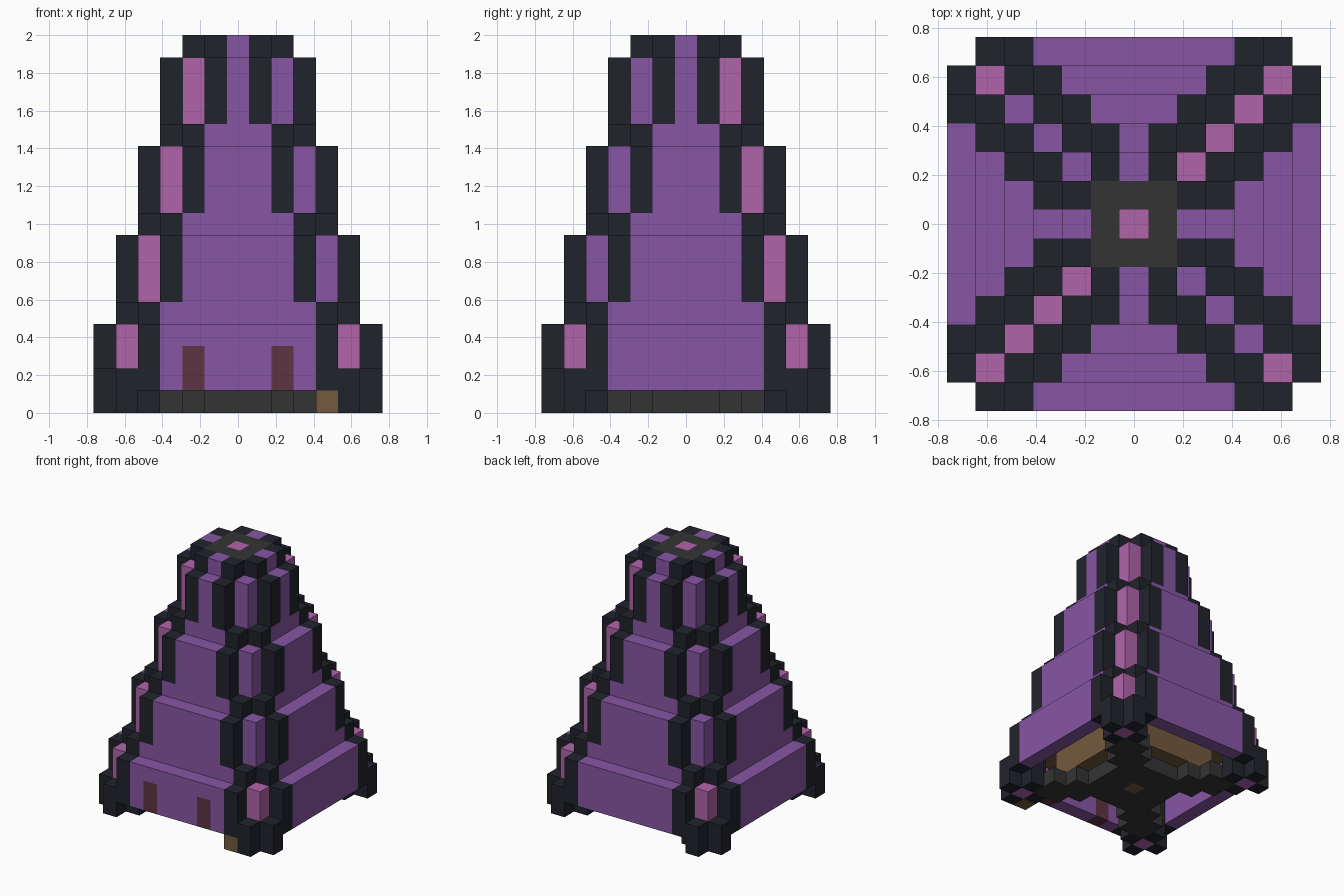
import bpy
import bmesh
from math import pi
from mathutils import Vector

cube = bpy.data.objects.get("Cube")
if cube:
    bpy.data.objects.remove(cube, do_unlink=True)

U = 2 / 17  # edge of one block


def linear(c):
    c /= 255
    return c / 12.92 if c <= 0.04045 else ((c + 0.055) / 1.055) ** 2.4


def material(name, *rgb):
    mat = bpy.data.materials.new(name)
    color = [linear(c) for c in rgb] + [1]
    mat.use_nodes = True
    mat.diffuse_color = color
    bsdf = mat.node_tree.nodes["Principled BSDF"]
    bsdf.inputs["Base Color"].default_value = color
    bsdf.inputs["Roughness"].default_value = 0.8
    return mat


purple = material("purple", 135, 86, 164)
pink = material("pink", 176, 100, 170)
black = material("near_black", 33, 35, 44)
gray = material("dark_gray", 52, 52, 52)
brown = material("wood_brown", 115, 90, 62)
maroon = material("maroon", 94, 51, 66)

cells = {}  # block position -> (part name, material)


def fill(part, mat, xs, ys, zs):
    """Fill an inclusive range of blocks; later parts replace earlier ones."""
    for x in range(xs[0], xs[1] + 1):
        for y in range(ys[0], ys[1] + 1):
            for z in range(zs[0], zs[1] + 1):
                cells[x, y, z] = (part, mat)


def walls(part, mat, half, dist, zs):
    """Four walls at a distance from the middle."""
    for s in (-dist, dist):
        fill(part, mat, (-half, half), (s, s), zs)
        fill(part, mat, (s, s), (-half, half), zs)


def corners(part, mat, a, b, zs):
    """One column at (a, b) mirrored to all four corners and across the diagonals."""
    for sx in (-1, 1):
        for sy in (-1, 1):
            for p, q in ((a, b), (b, a)):
                fill(part, mat, (sx * p, sx * p), (sy * q, sy * q), zs)


# Cross-shaped floor and inner wooden core
for x in range(-4, 5):
    for y in range(-4, 5):
        if abs(abs(x) - abs(y)) <= 1 or max(abs(x), abs(y)) <= 2:
            fill("floor", gray, (x, x), (y, y), (0, 0))
fill("floor_center", brown, (0, 0), (0, 0), (0, 0))
fill("inner_core", brown, (-3, 3), (-3, 3), (1, 3))
fill("inner_core", brown, (-5, 5), (-5, 5), (3, 3))

# Bottom tier with feet
walls("bottom_wall", purple, 3, 6, (1, 3))
corners("bottom_rib", black, 4, 6, (1, 3))
corners("foot", black, 4, 5, (0, 3))
corners("foot", black, 5, 6, (0, 1))
corners("bottom_corner", pink, 5, 5, (0, 3))
for x in (-2, 2):
    fill("window", maroon, (x, x), (-6, -6), (1, 2))
fill("foot_block", brown, (4, 4), (-6, -6), (0, 0))

# Three upper tiers, each one block narrower
for i, name in enumerate(("lower", "middle", "upper")):
    h, z = 5 - i, 4 + 4 * i
    fill(name + "_wall", purple, (1 - h, h - 1), (1 - h, h - 1), (z, z + 3))
    walls(name + "_wall", purple, h - 2, h, (z, z + 3))
    corners(name + "_rib", black, h - 2, h, (z + 1, z + 3))
    corners(name + "_rib", black, h - 1, h, (z, z))
    for sx in (-1, 1):
        for sy in (-1, 1):
            # Pink on the front-right and back-left corners only
            mat = pink if sx == sy else purple
            x, y = sx * (h - 1), sy * (h - 1)
            fill(name + "_corner", mat, (x, x), (y, y), (z, z + 3))

# Cap
fill("cap", gray, (-1, 1), (-1, 1), (16, 16))
walls("cap_rim", purple, 0, 2, (16, 16))
corners("cap_rib", black, 1, 2, (16, 16))
fill("cap_center", pink, (0, 0), (0, 0), (16, 16))


def build(part):
    """Mesh the exposed block faces of one part."""
    bm = bmesh.new()
    mats = []
    verts = {}

    def vert(p):
        key = tuple(round(c * 2) for c in p)
        if key not in verts:
            verts[key] = bm.verts.new(p * U)
        return verts[key]

    for pos, (name, mat) in cells.items():
        if name != part:
            continue
        if mat not in mats:
            mats.append(mat)
        center = Vector(pos) + Vector((0, 0, 0.5))
        for axis in range(3):
            for sign in (-1, 1):
                n = Vector((0, 0, 0))
                n[axis] = sign
                if tuple(int(a + b) for a, b in zip(pos, n)) in cells:
                    continue
                t = Vector((0, 0, 0))
                t[(axis + 1) % 3] = 1
                b = n.cross(t)
                mid = center + n / 2
                ring = [mid + (t * i + b * j) / 2
                        for i, j in ((-1, -1), (1, -1), (1, 1), (-1, 1))]
                face = bm.faces.new([vert(p) for p in ring])
                face.material_index = mats.index(mat)
    if bm.faces:
        # Join coplanar block faces into large flat panels
        bmesh.ops.dissolve_limit(bm, angle_limit=pi / 180, verts=bm.verts[:],
                                 edges=bm.edges[:], delimit={"MATERIAL"})
        mesh = bpy.data.meshes.new(part)
        bm.to_mesh(mesh)
        for mat in mats:
            mesh.materials.append(mat)
        obj = bpy.data.objects.new(part, mesh)
        bpy.context.collection.objects.link(obj)
    bm.free()


for part in sorted({name for name, mat in cells.values()}):
    build(part)
